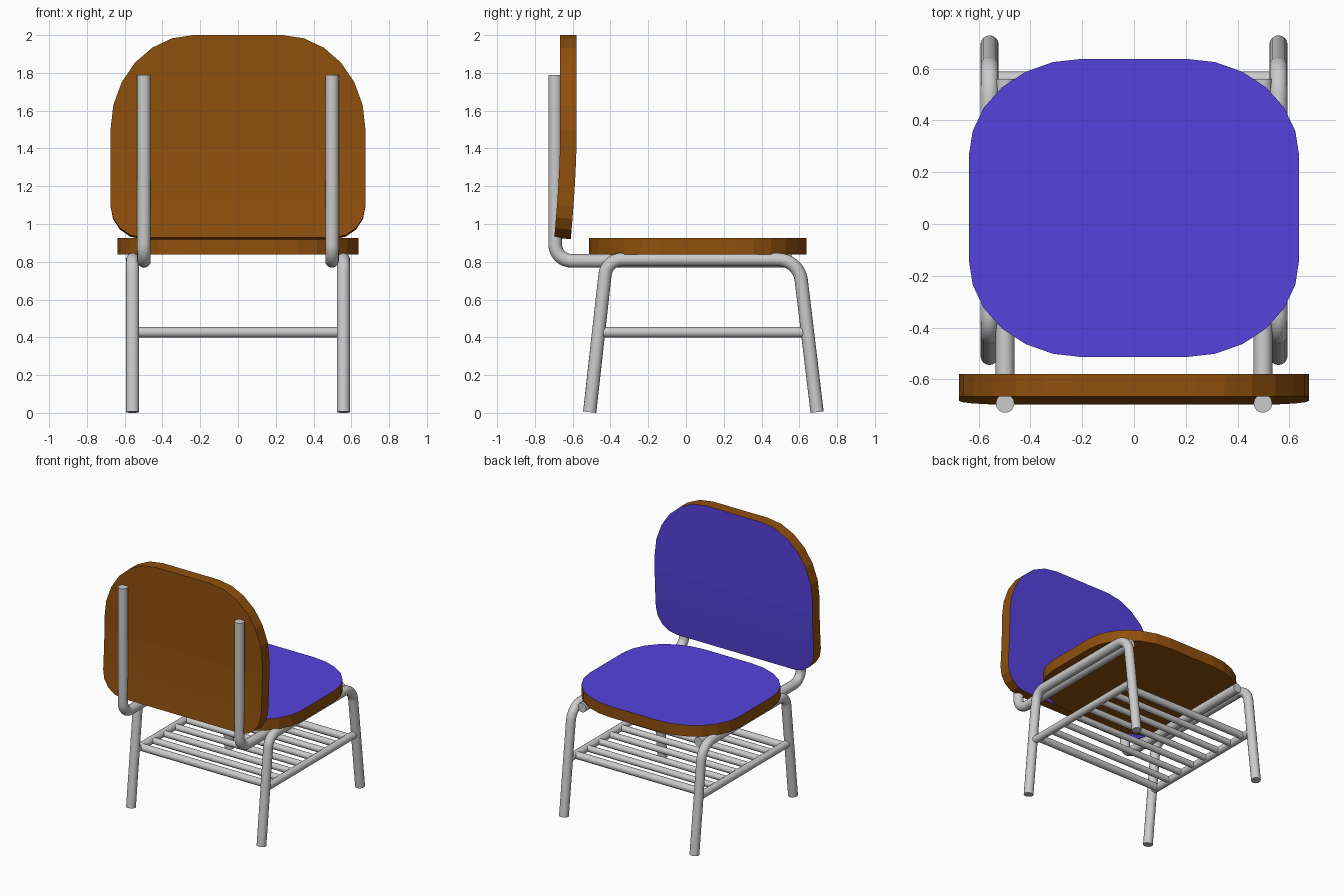
import bpy, bmesh, math
from mathutils import Vector

if "Cube" in bpy.data.objects:
    bpy.data.objects.remove(bpy.data.objects["Cube"])


def material(name, rgb):
    m = bpy.data.materials.new(name)
    m.diffuse_color = (*rgb, 1)
    m.use_nodes = True
    m.node_tree.nodes["Principled BSDF"].inputs["Base Color"].default_value = m.diffuse_color
    return m


wood = material("wood", (0.28, 0.08, 0.004))
fabric = material("fabric", (0.095, 0.055, 0.72))


def tube(name, pts, radius, bends=()):
    """Round tube along a path whose inner corners are filleted."""
    pts = [Vector(p) for p in pts]
    path = [pts[0]]
    for a, b, c, bend in zip(pts, pts[1:], pts[2:], bends):
        p, q = b + (a - b).normalized() * bend, b + (c - b).normalized() * bend
        for i in range(9):
            t = i / 8
            # rational quadratic: close to a circular arc
            w = 2 * t * (1 - t) * 0.75
            s = (1 - t) ** 2 + w + t * t
            path.append((p * (1 - t) ** 2 + b * w + q * t * t) / s)
    path.append(pts[-1])
    cu = bpy.data.curves.new(name, 'CURVE')
    cu.dimensions = '3D'
    cu.bevel_depth = radius
    cu.bevel_resolution = 6
    cu.use_fill_caps = True
    sp = cu.splines.new('POLY')
    sp.points.add(len(path) - 1)
    for sp_pt, v in zip(sp.points, path):
        sp_pt.co = (*v, 1)
    ob = bpy.data.objects.new(name, cu)
    bpy.context.collection.objects.link(ob)
    bpy.ops.object.select_all(action='DESELECT')
    ob.select_set(True)
    bpy.context.view_layer.objects.active = ob
    bpy.ops.object.convert(target='MESH')
    bpy.ops.object.shade_smooth_by_angle(angle=math.radians(40))


def arc(cx, cy, rx, ry, start, n=6):
    return [(cx + rx * math.cos(math.radians(start + 90 * i / n)),
             cy + ry * math.sin(math.radians(start + 90 * i / n))) for i in range(n + 1)]


def panel(name, outline, to3d, depth, cuts=(), deform=None):
    """Extruded cushion: first face is fabric, the rest is wood."""
    bm = bmesh.new()
    face = bm.faces.new([bm.verts.new(to3d(u, v)) for u, v in outline])
    face.material_index = 1
    ext = bmesh.ops.extrude_face_region(bm, geom=[face], use_keep_orig=True)
    bmesh.ops.translate(bm, vec=depth, verts=[g for g in ext['geom'] if isinstance(g, bmesh.types.BMVert)])
    for f in bm.faces:
        f.material_index = 1 if f is face else 0
    for z in cuts:
        bmesh.ops.bisect_plane(bm, geom=bm.verts[:] + bm.edges[:] + bm.faces[:],
                               plane_co=(0, 0, z), plane_no=(0, 0, 1))
    if deform:
        for v in bm.verts:
            deform(v.co)
    bmesh.ops.recalc_face_normals(bm, faces=bm.faces)
    me = bpy.data.meshes.new(name)
    bm.to_mesh(me)
    bm.free()
    me.materials.append(wood)
    me.materials.append(fabric)
    bpy.context.collection.objects.link(bpy.data.objects.new(name, me))


# seat cushion
cy = 0.062
seat = (arc(0.2, cy + 0.2, 0.438, 0.376, 0) + arc(-0.2, cy + 0.2, 0.438, 0.376, 90)
        + arc(-0.2, cy - 0.2, 0.438, 0.376, 180) + arc(0.2, cy - 0.2, 0.438, 0.376, 270))
panel("seat", seat, lambda u, v: (u, v, 0.925), Vector((0, 0, -0.086)))


# backrest, lower part curving backwards
def lean(co):
    t = max(0, (1.4 - co.z) / 0.47)
    co.z -= 0.1 * t * (co.y + 0.667)
    co.y -= 0.03 * t ** 1.4


back = (arc(0.235, 1.5, 0.44, 0.5, 0) + arc(-0.235, 1.5, 0.44, 0.5, 90)
        + arc(-0.505, 1.1, 0.17, 0.172, 180, 4) + arc(0.505, 1.1, 0.17, 0.172, 270, 4))
panel("backrest", back, lambda u, v: (u, -0.58, v), Vector((0, -0.087, 0)),
      cuts=(1.05, 1.16, 1.28, 1.4), deform=lean)

# steel frame on both sides
for side, s in (("left", -1), ("right", 1)):
    x = 0.558 * s
    tube(f"{side}_leg_frame", [(x, -0.51, 0.004), (x, -0.42, 0.812), (x, 0.597, 0.812), (x, 0.694, 0.004)],
         0.035, (0.08, 0.11))
    x = 0.498 * s
    tube(f"{side}_back_tube", [(x, -0.693, 1.79), (x, -0.693, 0.805), (x, 0.56, 0.805)], 0.036, (0.09,))
    tube(f"{side}_rack_rail", [(0.555 * s, -0.46, 0.427), (0.555 * s, 0.65, 0.427)], 0.028)

# under-seat rack slats
count = 8
for i in range(count):
    y = -0.4 + 0.96 * i / (count - 1)
    r = 0.028 if i in (0, count - 1) else 0.024
    tube(f"rack_slat_{i + 1}", [(-0.555, y, 0.427), (0.555, y, 0.427)], r)
